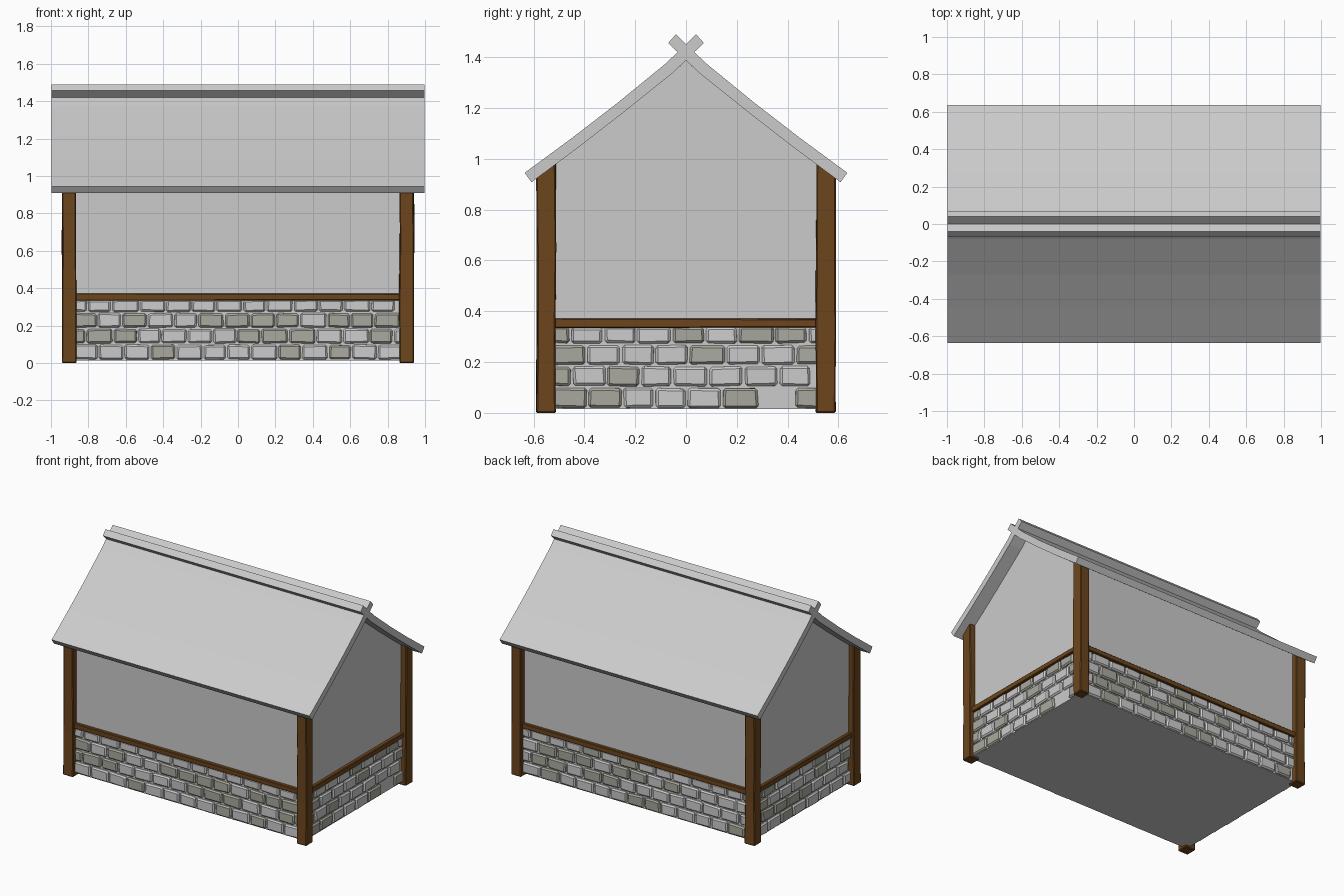
import bpy, bmesh, random
from mathutils import Vector, Matrix
from math import pi

if "Cube" in bpy.data.objects:
    bpy.data.objects.remove(bpy.data.objects["Cube"])

random.seed(7)


def material(name, rgb):
    m = bpy.data.materials.new(name)
    m.diffuse_color = (*rgb, 1)
    m.use_nodes = True
    m.node_tree.nodes["Principled BSDF"].inputs["Base Color"].default_value = m.diffuse_color
    return m


wood = material("brown wood", (0.15, 0.06, 0.012))
stone_light = material("grey stone", (0.56, 0.56, 0.58))
stone_dark = material("olive grey stone", (0.40, 0.40, 0.35))


def finish(name, bm, mats=(), bevel=0.0):
    bmesh.ops.recalc_face_normals(bm, faces=bm.faces)
    me = bpy.data.meshes.new(name)
    bm.to_mesh(me)
    bm.free()
    for m in mats:
        me.materials.append(m)
    ob = bpy.data.objects.new(name, me)
    bpy.context.collection.objects.link(ob)
    if bevel:
        b = ob.modifiers.new("worn edges", 'BEVEL')
        b.width, b.segments, b.limit_method = bevel, 1, 'ANGLE'
    return ob


def prism(name, profile, half):
    """Extrude a (y, z) profile along x from -half to half."""
    bm = bmesh.new()
    face = bm.faces.new([bm.verts.new((-half, y, z)) for y, z in profile])
    new = bmesh.ops.extrude_face_region(bm, geom=[face])["geom"]
    moved = [v for v in new if isinstance(v, bmesh.types.BMVert)]
    bmesh.ops.translate(bm, verts=moved, vec=(2 * half, 0, 0))
    return finish(name, bm)


def box(bm, lo, hi, jitter=0.0, mat=0):
    lo, hi = Vector(lo), Vector(hi)
    verts = bmesh.ops.create_cube(bm, size=1)["verts"]
    for v in verts:
        v.co = Vector(((lo + hi) / 2)[i] + v.co[i] * (hi - lo)[i]
                      + random.uniform(-jitter, jitter) for i in range(3))
    for f in {f for v in verts for f in v.link_faces}:
        f.material_index = mat
    return verts


# Curved roof slabs that cross at the ridge
outer = [(-0.635, 0.945), (-0.445, 1.085), (-0.27, 1.22), (-0.08, 1.375), (0.04, 1.49)]
inner = [(-0.608, 0.908), (-0.417, 1.05), (-0.242, 1.186), (-0.05, 1.34), (0.07, 1.456)]
for side, name in ((1, "front_roof_slope"), (-1, "back_roof_slope")):
    prism(name, [(side * y, z) for y, z in outer + inner[::-1]], 0.997)

# Plastered body with gable ends following the underside of the roof
WX, WY = 0.90, 0.55
curve = [(-WY, 0.953)] + inner[1:4]
prism("house_walls", [(-WY, 0.015)] + curve + [(0, 1.388)]
      + [(-y, z) for y, z in curve[::-1]] + [(WY, 0.015)], WX)

# Corner posts, slightly uneven, tops cut to the roof slope
for sx, nx in ((-1, "left"), (1, "right")):
    for sy, ny in ((-1, "front"), (1, "back")):
        bm = bmesh.new()
        cx, cy = sx * 0.902, sy * 0.55
        box(bm, (cx - 0.038, cy - 0.038, 0), (cx + 0.038, cy + 0.038, 0.96))
        for z in (0.3, 0.65):
            bmesh.ops.bisect_plane(bm, geom=bm.verts[:] + bm.edges[:] + bm.faces[:],
                                   plane_co=(0, 0, z), plane_no=(0, 0, 1))
        for v in bm.verts:
            if v.co.z > 0.9:
                v.co.z = 0.96 + 0.7 * (0.55 - abs(v.co.y))
            v.co.x += random.uniform(-0.003, 0.003)
            v.co.y += random.uniform(-0.003, 0.003)
        finish(f"{ny}_{nx}_post", bm, [wood], 0.005)

# Stone base and rail on each wall, laid out facing -y then turned into place
ROWS = [(0.02, 0.097), (0.106, 0.182), (0.191, 0.266), (0.275, 0.338)]
SIDES = [("front", 0, 0.875, WY), ("right", pi / 2, 0.525, WX),
         ("back", pi, 0.875, WY), ("left", -pi / 2, 0.525, WX)]
for name, angle, half, dist in SIDES:
    turn = Matrix.Rotation(angle, 3, 'Z')
    bm = bmesh.new()
    for row, (z0, z1) in enumerate(ROWS):
        u = -half - (0.065 if row % 2 else 0.0)
        while u < half - 0.03:
            w = random.uniform(0.115, 0.14)
            a, b = max(u, -half), min(u + w, half)
            gap = name == "right" and row == 0 and 0.24 < u < 0.36
            if b - a > 0.03 and not gap:
                box(bm, (a, -dist - 0.014, z0), (b, -dist + 0.02, z1), 0.003,
                    int(random.random() < 0.3))
            u += w + 0.009
    bmesh.ops.rotate(bm, verts=bm.verts, matrix=turn)
    finish(f"{name}_stones", bm, [stone_light, stone_dark], 0.009)

    bm = bmesh.new()
    box(bm, (-half, -dist - 0.022, 0.335), (half, -dist + 0.02, 0.371), 0.002)
    bmesh.ops.rotate(bm, verts=bm.verts, matrix=turn)
    finish(f"{name}_rail", bm, [wood], 0.004)
